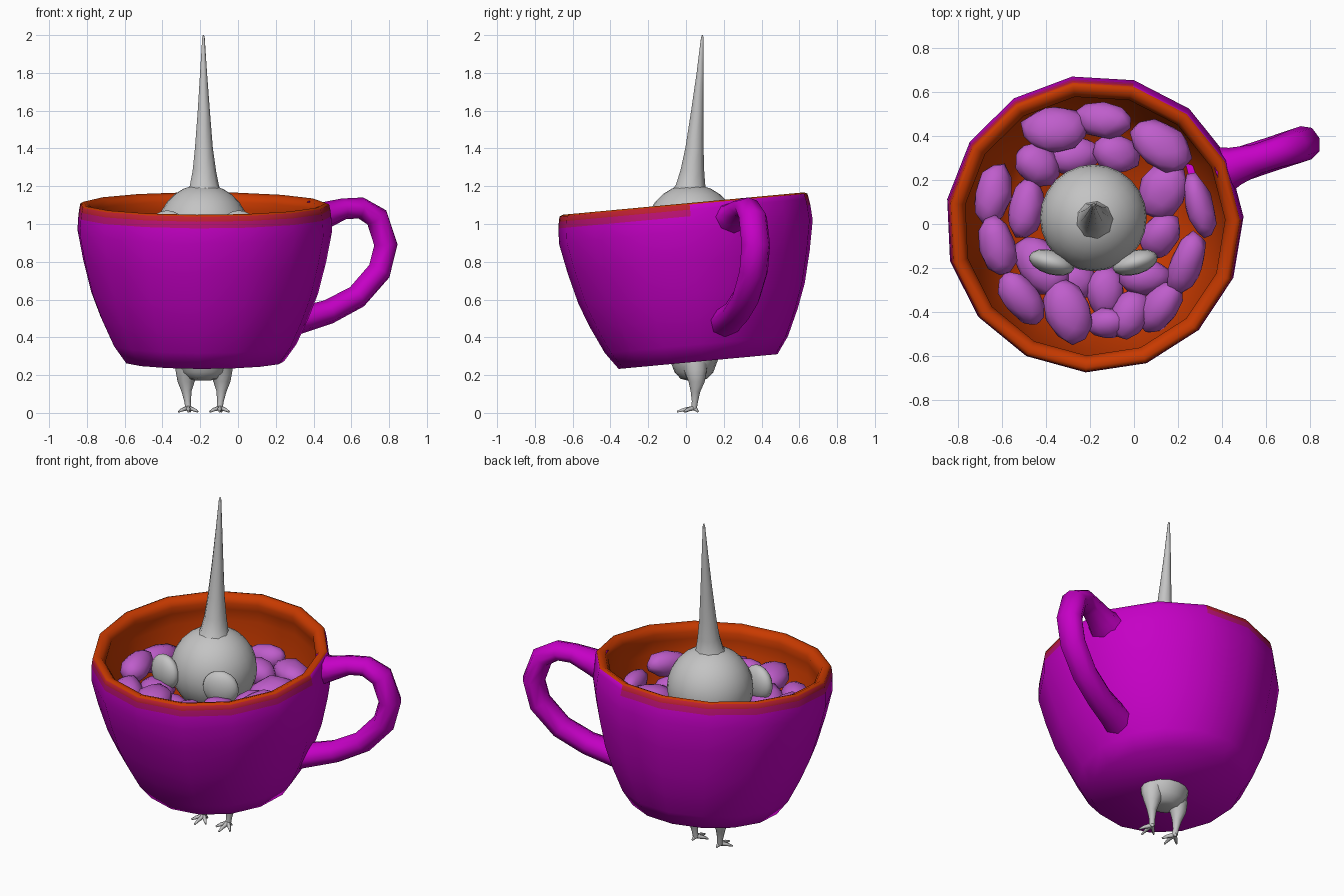
import bpy, bmesh, math, random
from mathutils import Vector, Euler, Matrix

if "Cube" in bpy.data.objects:
    bpy.data.objects.remove(bpy.data.objects["Cube"])

random.seed(4)


def material(name, rgb):
    m = bpy.data.materials.new(name)
    m.diffuse_color = (*rgb, 1)
    m.use_nodes = True
    m.node_tree.nodes["Principled BSDF"].inputs["Base Color"].default_value = m.diffuse_color
    return m


PURPLE = material("purple glaze", (0.56, 0.0, 0.56))
ORANGE = material("orange glaze", (0.58, 0.042, 0.0))
RED = material("red rim blend", (0.50, 0.014, 0.03))
CRIMSON = material("crimson rim blend", (0.50, 0.006, 0.17))
GREY = material("grey skin", (0.55, 0.55, 0.55))
LILAC = material("lilac stone", (0.52, 0.11, 0.60))


def finish(name, bm, mats, angle=80):
    bmesh.ops.recalc_face_normals(bm, faces=bm.faces)
    me = bpy.data.meshes.new(name)
    bm.to_mesh(me)
    bm.free()
    ob = bpy.data.objects.new(name, me)
    bpy.context.collection.objects.link(ob)
    for m in mats:
        me.materials.append(m)
    bpy.ops.object.select_all(action='DESELECT')
    ob.select_set(True)
    bpy.context.view_layer.objects.active = ob
    bpy.ops.object.shade_smooth_by_angle(angle=math.radians(angle))
    return ob


def skin(bm, rings):
    """Bridge equal rings of points and cap both ends."""
    rows = [[bm.verts.new(p) for p in r] for r in rings]
    n = len(rows[0])
    faces = []
    for i, (a, b) in enumerate(zip(rows, rows[1:])):
        for k in range(n):
            j = (k + 1) % n
            faces.append((i, k, bm.faces.new((a[k], a[j], b[j], b[k]))))
    caps = bm.faces.new(rows[0][::-1]), bm.faces.new(rows[-1])
    return faces, caps


def tube(bm, path, radii, sides, ref, wide=1.0):
    """Tube of varying radius along a path, stretched along ref by wide."""
    pts = [Vector(p) for p in path]
    ref = Vector(ref)
    rings = []
    for i, p in enumerate(pts):
        t = (pts[min(i + 1, len(pts) - 1)] - pts[max(i - 1, 0)]).normalized()
        u = ref.cross(t).normalized()
        v = t.cross(u) * wide
        rings.append([p + radii[i] * (u * math.cos(a) + v * math.sin(a))
                      for a in (math.tau * k / sides for k in range(sides))])
    skin(bm, rings)


def lathe(profile, sides, start=0.0, sy=1.0):
    return [[(r * math.cos(a), sy * r * math.sin(a), z)
             for a in (start + math.tau * k / sides for k in range(sides))]
            for r, z in profile]


# Cup: fifteen-sided bowl, outside then lip then inside, slightly tilted
cup_profile = [(0.425, 0), (0.49, 0.09), (0.555, 0.23), (0.605, 0.36), (0.648, 0.53),
               (0.679, 0.69), (0.674, 0.77), (0.669, 0.805), (0.663, 0.832),
               (0.645, 0.84), (0.615, 0.828), (0.595, 0.795), (0.605, 0.75),
               (0.605, 0.68), (0.565, 0.50), (0.50, 0.25), (0.38, 0.06)]
bm = bmesh.new()
faces, caps = skin(bm, lathe(cup_profile, 15, math.radians(2.6)))
for ring, k, f in faces:
    if ring in (6, 7):
        f.material_index = 0 if k < 3 else ring - 5     # plain glaze beside the handle
    elif ring > 7:
        f.material_index = 3
caps[1].material_index = 3
cup = finish("cup", bm, (PURPLE, CRIMSON, RED, ORANGE), 80)
cup.location = (-0.18, 0.066, 0.272)
cup.rotation_euler = (math.radians(5.3), 0, 0)

# Handle: loop in an upright plane, flared where it meets the cup
handle_xz = [(0.39, 1.03), (0.46, 1.045), (0.56, 1.08), (0.65, 1.085), (0.735, 1.035),
             (0.783, 0.89), (0.748, 0.75), (0.63, 0.615), (0.48, 0.535), (0.36, 0.50),
             (0.27, 0.48)]
bm = bmesh.new()
tube(bm, [(x, 0.25 + (x - 0.42) * 0.33, z) for x, z in handle_xz],
     [0.095, 0.072, 0.056, 0.057, 0.064, 0.065, 0.065, 0.064, 0.065, 0.07, 0.08],
     8, (-0.31, 0.95, 0), 1.22)
finish("handle", bm, (PURPLE,))

# Stones: x, y, length, width, turn
stones = [(-.36, .43, .28, .18, 0), (-.14, .47, .25, .14, -5), (.12, .36, .28, .18, -35),
          (-.64, .13, .27, .14, 80), (-.44, .27, .20, .16, -40), (-.27, .31, .22, .14, 10),
          (-.08, .32, .20, .15, -15), (.13, .15, .24, .19, 60), (.30, .08, .28, .11, -75),
          (-.49, .07, .26, .14, 80), (-.62, -.10, .26, .14, -75), (.24, -.18, .28, .13, 70),
          (.12, -.05, .20, .15, 60), (-.42, -.19, .28, .18, -50), (-.51, -.34, .26, .14, -50),
          (-.30, -.40, .28, .18, -70), (-.13, -.31, .22, .15, 90), (.05, -.24, .22, .14, 0),
          (.12, -.38, .25, .14, 55), (-.02, -.41, .22, .15, 70), (-.12, -.45, .18, .12, 0),
          (-.28, -.26, .20, .15, 0)]
bm = bmesh.new()
for x, y, length, width, turn in stones:
    outer = math.hypot(x + 0.18, y) > 0.4
    z = (0.89 if outer else 0.84) + random.uniform(-0.03, 0.03)
    rot = Euler((random.uniform(-.3, .3), random.uniform(-.25, .25), math.radians(turn)))
    mat = Matrix.LocRotScale(Vector((x, y, z)), rot, Vector((length * .56, width * .59, .075)))
    made = bmesh.ops.create_icosphere(bm, subdivisions=2, radius=1)
    for v in made["verts"]:
        v.co *= random.uniform(0.93, 1.06)
        v.co = mat @ v.co
finish("stones", bm, (LILAC,))

# Head: round ball
bm = bmesh.new()
bmesh.ops.create_uvsphere(bm, u_segments=24, v_segments=14, radius=0.243)
head = finish("head", bm, (GREY,))
head.location = (-0.185, 0.028, 0.967)

# Body: slim neck widening to the hips under the cup
bm = bmesh.new()
skin(bm, lathe([(0.04, 0.172), (0.08, 0.18), (0.118, 0.215), (0.146, 0.28), (0.14, 0.36),
                (0.12, 0.48), (0.10, 0.62), (0.11, 0.80)], 16, 0, 0.87))
body = finish("body", bm, (GREY,))
body.location = (-0.185, 0.042, 0)

# Horn: tall spike leaning back, flared at its root
bm = bmesh.new()
tube(bm, [(-.18, .02, 1.15), (-.18, .025, 1.2), (-.18, .034, 1.28), (-.182, .045, 1.4),
          (-.182, .06, 1.6), (-.183, .075, 1.8), (-.183, .086, 1.985), (-.183, .087, 2.0)],
     [.11, .08, .064, .049, .033, .019, .007, .003], 9, (0, 1, 0))
finish("horn", bm, (GREY,))

for side, label in ((-1, "left"), (1, "right")):
    # Eyes: thick rounded discs facing slightly outward
    bm = bmesh.new()
    bmesh.ops.create_uvsphere(bm, u_segments=16, v_segments=10, radius=1)
    eye = finish(label + "_eye", bm, (GREY,))
    eye.scale = (0.106, 0.055, 0.102)
    eye.location = (-0.185 + side * 0.19, -0.175, 0.97)
    eye.rotation_euler = (0, 0, side * math.radians(16))

    # Legs: thick thigh narrowing to the ankle
    cx = -0.18
    bm = bmesh.new()
    tube(bm, [(cx + side * x, y, z) for x, y, z in
              ((.075, .045, .27), (.092, .052, .215), (.095, .056, .165),
               (.092, .05, .115), (.087, .047, .06), (.083, .042, .022))],
         [.072, .06, .045, .027, .017, .016], 10, (0, 1, 0))
    finish(label + "_leg", bm, (GREY,))

    # Feet: three front toes and a short heel spur
    bm = bmesh.new()
    ax = cx + side * 0.083
    for dx, dy in ((-.052, -.045), (0, -.088), (.05, -.05), (0.01, .024)):
        tube(bm, [(ax, .04, .026), (ax + dx * .6, .04 + dy * .6, .017),
                  (ax + dx, .04 + dy, .006)], [.014, .010, .005], 6, (0, 0, 1))
    finish(label + "_foot", bm, (GREY,))
